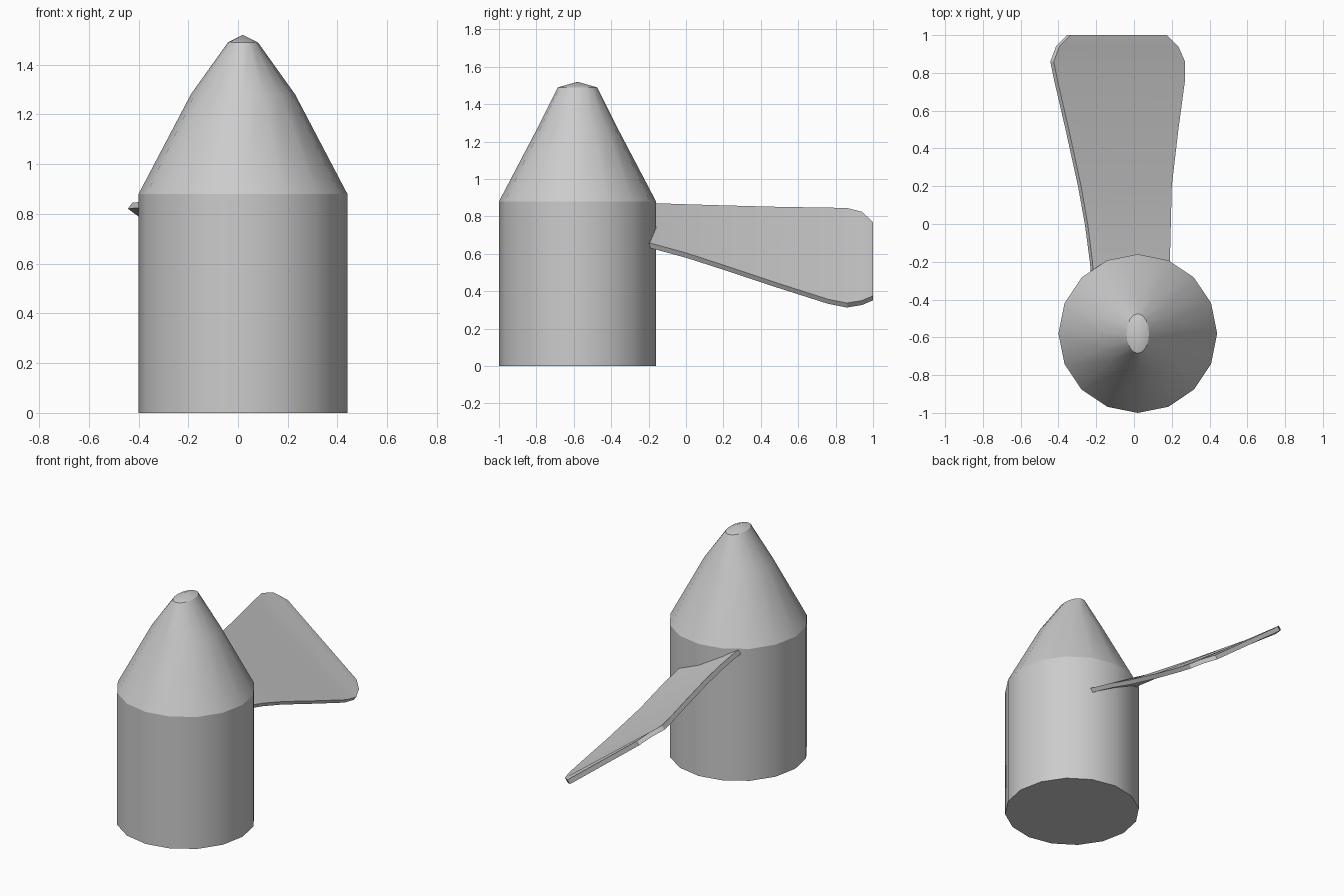
import bpy
import bmesh
from math import sin, cos, pi, radians, hypot

if "Cube" in bpy.data.objects:
    bpy.data.objects.remove(bpy.data.objects["Cube"])

SIDES = 16
HUB_X, HUB_Y = 0.02, -0.58


def finish(bm, name, angle):
    bmesh.ops.recalc_face_normals(bm, faces=bm.faces[:])
    mesh = bpy.data.meshes.new(name)
    bm.to_mesh(mesh)
    bm.free()
    obj = bpy.data.objects.new(name, mesh)
    bpy.context.collection.objects.link(obj)
    bpy.ops.object.select_all(action='DESELECT')
    obj.select_set(True)
    bpy.context.view_layer.objects.active = obj
    bpy.ops.object.shade_smooth_by_angle(angle=radians(angle))
    return obj


def bridge(bm, a, b):
    n = len(a)
    for i in range(n):
        j = (i + 1) % n
        bm.faces.new((a[i], a[j], b[j], b[i]))


# Hub: straight drum, conical nose, pinched oval tip (z, x radius, y radius)
profile = [(0, 0.42, 0.42), (0.88, 0.42, 0.42), (1.28, 0.21, 0.21), (1.49, 0.06, 0.105)]
bm = bmesh.new()
rings = []
for z, rx, ry in profile:
    rings.append([bm.verts.new((HUB_X + rx * cos(2 * pi * i / SIDES),
                                HUB_Y + ry * sin(2 * pi * i / SIDES), z))
                  for i in range(SIDES)])
for a, b in zip(rings, rings[1:]):
    bridge(bm, a, b)
bm.faces.new(rings[0])
tip = bm.verts.new((HUB_X, HUB_Y, 1.52))
for i in range(SIDES):
    bm.faces.new((rings[-1][i], rings[-1][(i + 1) % SIDES], tip))
finish(bm, "hub", 25)

# Blade: twisted sections of the upper face (y, left x, left z, right x, right z)
sections = [
    (-0.32, -0.21, 0.875, 0.19, 0.69),
    (-0.20, -0.22, 0.872, 0.19, 0.66),
    (0.00, -0.245, 0.865, 0.195, 0.605),
    (0.20, -0.28, 0.859, 0.20, 0.54),
    (0.50, -0.345, 0.851, 0.235, 0.44),
    (0.76, -0.405, 0.847, 0.27, 0.357),
    (0.86, -0.425, 0.845, 0.27, 0.337),
    (0.94, -0.395, 0.825, 0.235, 0.35),
    (1.00, -0.335, 0.77, 0.175, 0.375),
]
THICK = 0.03
bm = bmesh.new()
loops = []
for y, xl, zl, xr, zr in sections:
    dx, dz = xr - xl, zr - zl
    length = hypot(dx, dz)
    ox, oz = THICK * dz / length, -THICK * dx / length
    loops.append([bm.verts.new(p) for p in (
        (xl, y, zl), (xr, y, zr), (xr + ox, y, zr + oz), (xl + ox, y, zl + oz))])
for a, b in zip(loops, loops[1:]):
    bridge(bm, a, b)
bm.faces.new(loops[0])
bm.faces.new(loops[-1])
finish(bm, "blade", 30)
